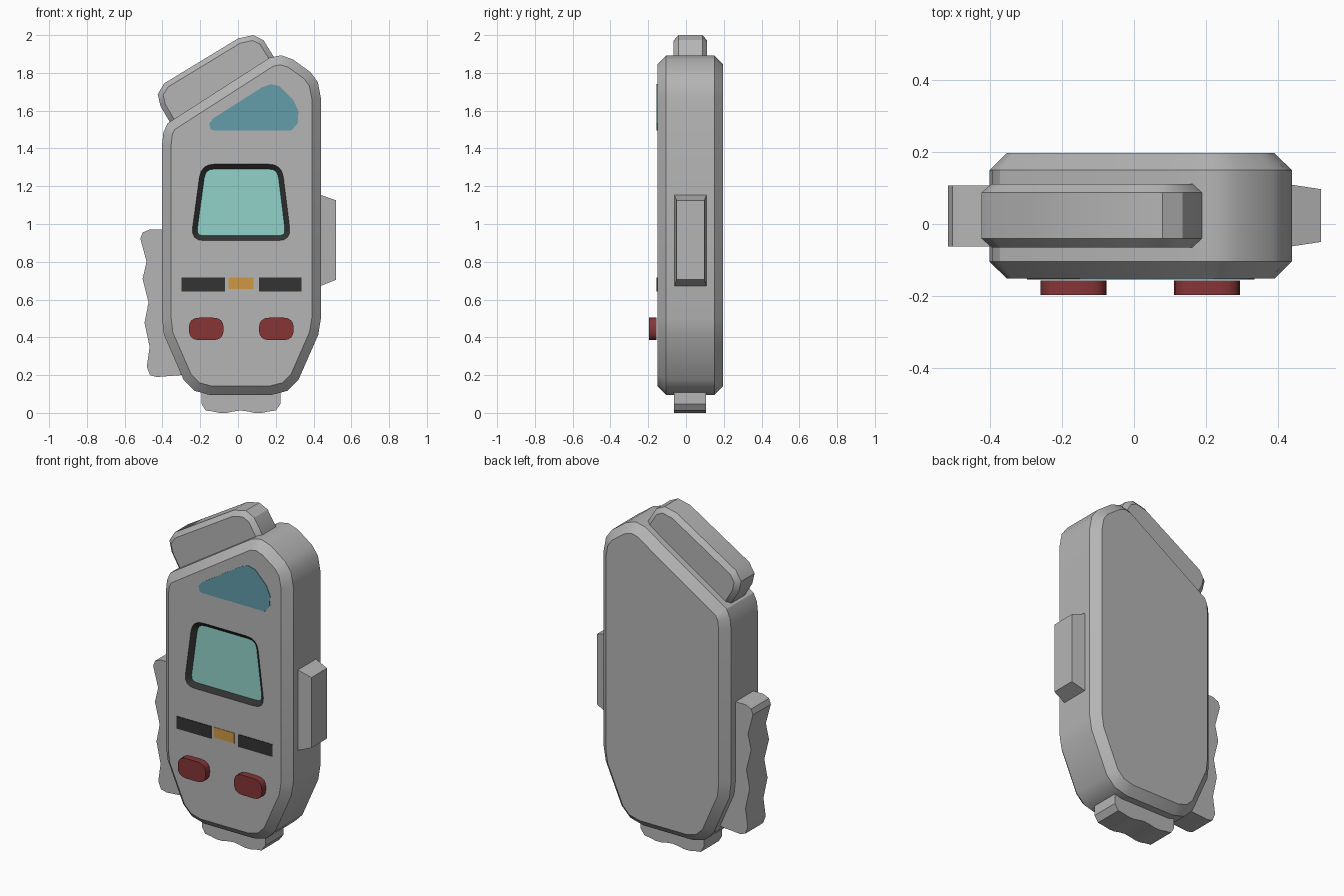
import bpy, bmesh, math
from mathutils import Vector

if "Cube" in bpy.data.objects:
    bpy.data.objects.remove(bpy.data.objects["Cube"])


def mat(name, r, g, b):
    m = bpy.data.materials.new(name)
    m.diffuse_color = (r, g, b, 1)
    m.use_nodes = True
    m.node_tree.nodes["Principled BSDF"].inputs["Base Color"].default_value = m.diffuse_color
    return m


GREY = mat("light_grey", 0.46, 0.46, 0.46)
DARK = mat("charcoal", 0.033, 0.033, 0.033)
TEAL = mat("pale_teal", 0.28, 0.65, 0.58)
BLUE = mat("dusty_blue", 0.125, 0.335, 0.40)
AMBER = mat("amber", 0.63, 0.31, 0.055)
RED = mat("deep_red", 0.237, 0.035, 0.037)


def inset(pts, d):
    """Offset a clockwise x/z outline inwards by d with mitred corners."""
    out = []
    for i, p in enumerate(pts):
        a, b, c = Vector(pts[i - 1]), Vector(p), Vector(pts[(i + 1) % len(pts)])
        u, v = (b - a).normalized(), (c - b).normalized()
        n1, n2 = Vector((u.y, -u.x)), Vector((v.y, -v.x))
        out.append(tuple(b + (n1 + n2) * (d / (1 + n1.dot(n2)))))
    return out


def rounded(corners, r, n=4):
    """Round every corner of an outline with a small quadratic curve."""
    out = []
    for i, p in enumerate(corners):
        b = Vector(p)
        s = b + (Vector(corners[i - 1]) - b).normalized() * r
        e = b + (Vector(corners[(i + 1) % len(corners)]) - b).normalized() * r
        for k in range(n + 1):
            t = k / n
            out.append(tuple(s * (1 - t) ** 2 + b * 2 * t * (1 - t) + e * t * t))
    return out


def ring(bm, pts, y):
    return [bm.verts.new((x, y, z)) for x, z in pts]


def bridge(bm, a, b, mi=0):
    for i in range(len(a)):
        j = (i + 1) % len(a)
        bm.faces.new((a[i], a[j], b[j], b[i])).material_index = mi


def finish(bm, name, mats, angle=32):
    bmesh.ops.recalc_face_normals(bm, faces=bm.faces)
    me = bpy.data.meshes.new(name)
    bm.to_mesh(me)
    bm.free()
    ob = bpy.data.objects.new(name, me)
    bpy.context.collection.objects.link(ob)
    for m in mats:
        me.materials.append(m)
    bpy.ops.object.select_all(action='DESELECT')
    ob.select_set(True)
    bpy.context.view_layer.objects.active = ob
    bpy.ops.object.shade_smooth_by_angle(angle=math.radians(angle))
    return ob


def slab(name, pts, y0, y1, m, bevel=0.0, depth=0.0):
    """Extrude an outline from y0 to y1 with optional chamfers."""
    bm = bmesh.new()
    levels = [(pts, y0), (pts, y1)]
    if bevel:
        small = inset(pts, bevel)
        levels = [(small, y0), (pts, y0 + depth), (pts, y1 - depth), (small, y1)]
    rings = [ring(bm, p, y) for p, y in levels]
    for a, b in zip(rings, rings[1:]):
        bridge(bm, a, b)
    bm.faces.new(rings[0])
    bm.faces.new(rings[-1])
    return finish(bm, name, [m])


# Main body: chamfered case with a recessed screen in the front face
FRONT = -0.152
case = [(-0.402, 1.42), (-0.395, 1.485), (-0.373, 1.533), (0.167, 1.88),
        (0.228, 1.893), (0.29, 1.872), (0.385, 1.803), (0.423, 1.75),
        (0.439, 1.665), (0.439, 0.50), (0.425, 0.414), (0.32, 0.175),
        (0.262, 0.117), (0.177, 0.095), (-0.15, 0.095), (-0.23, 0.117),
        (-0.288, 0.175), (-0.392, 0.414), (-0.402, 0.50)]
opening = rounded([(-0.25, 0.912), (-0.195, 1.317), (0.232, 1.317), (0.282, 0.912)], 0.07)
bm = bmesh.new()
face_outline = inset(case, 0.048)
rings = [ring(bm, p, y) for p, y in
         ((face_outline, 0.197), (case, 0.15), (case, -0.105), (face_outline, FRONT))]
for a, b in zip(rings, rings[1:]):
    bridge(bm, a, b)
bm.faces.new(rings[0])
rim = ring(bm, opening, FRONT)
glass = ring(bm, inset(opening, 0.026), FRONT + 0.022)
bridge(bm, rim, glass, 1)
bm.faces.new(glass).material_index = 2
loops = [bm.edges.get((r[i - 1], r[i])) or bm.edges.new((r[i - 1], r[i]))
         for r in (rings[-1], rim) for i in range(len(r))]
bmesh.ops.triangle_fill(bm, edges=loops, use_beauty=True, normal=(0, -1, 0))
finish(bm, "body_with_screen", [GREY, DARK, TEAL])

# Slanted flap on the top left shoulder
flap = [(-0.355, 1.53), (-0.41, 1.623), (-0.425, 1.687), (-0.39, 1.745),
        (0.0, 1.982), (0.08, 2.0), (0.135, 1.973), (0.197, 1.873),
        (0.20, 1.82), (-0.30, 1.50)]
slab("top_flap", flap, -0.065, 0.112, GREY, 0.027, 0.025)

# Wavy side grip and wavy foot
grip = [(-0.30, 0.20), (-0.43, 0.19), (-0.466, 0.20), (-0.483, 0.244),
        (-0.468, 0.35), (-0.495, 0.477), (-0.474, 0.584), (-0.505, 0.71),
        (-0.484, 0.80), (-0.517, 0.923), (-0.505, 0.955), (-0.468, 0.971),
        (-0.38, 0.971), (-0.38, 0.42), (-0.28, 0.20)]
slab("side_grip", grip, -0.062, 0.107, GREY)
wave = [(0.2 - 0.0372 * k, 0.009 + 0.007 * math.cos(k * math.pi / 2.5)) for k in range(11)]
lo = min(z for _, z in wave)
foot = [(-0.193, 0.12), (0.225, 0.12), (0.225, 0.048)] + \
       [(x, z - lo) for x, z in wave] + [(-0.193, 0.048)]
slab("wavy_foot", foot, -0.064, 0.107, GREY)

# Tapered block on the right side
bm = bmesh.new()
ends = []
for x, y0, y1, z0, z1 in ((0.42, -0.065, 0.112, 0.665, 1.16), (0.52, -0.05, 0.097, 0.705, 1.125)):
    ends.append([bm.verts.new((x, y, z)) for y, z in ((y0, z0), (y1, z0), (y1, z1), (y0, z1))])
    bm.faces.new(ends[-1])
bridge(bm, *ends)
finish(bm, "side_block", [GREY], 20)

# Upper window plate
window = [(-0.145, 1.503), (-0.152, 1.533), (-0.13, 1.56), (0.125, 1.722),
          (0.172, 1.74), (0.22, 1.73), (0.294, 1.655), (0.32, 1.597),
          (0.316, 1.533), (0.283, 1.496), (-0.13, 1.496)]
slab("upper_window", window, FRONT - 0.003, FRONT + 0.003, BLUE)

# Status strip plates
for name, x0, x1, z0, m in (("strip_left", -0.298, -0.07, 0.642, DARK),
                            ("strip_middle", -0.05, 0.083, 0.655, AMBER),
                            ("strip_right", 0.11, 0.335, 0.642, DARK)):
    slab(name, [(x0, z0), (x0, 0.716), (x1, 0.716), (x1, z0)],
         FRONT - 0.003, FRONT + 0.003, m)

# Two push buttons
for name, x in (("button_left", -0.168), ("button_right", 0.203)):
    c = [(x - 0.092, 0.385), (x - 0.092, 0.504), (x + 0.092, 0.504), (x + 0.092, 0.385)]
    slab(name, rounded(c, 0.055), -0.197, -0.157, RED)
